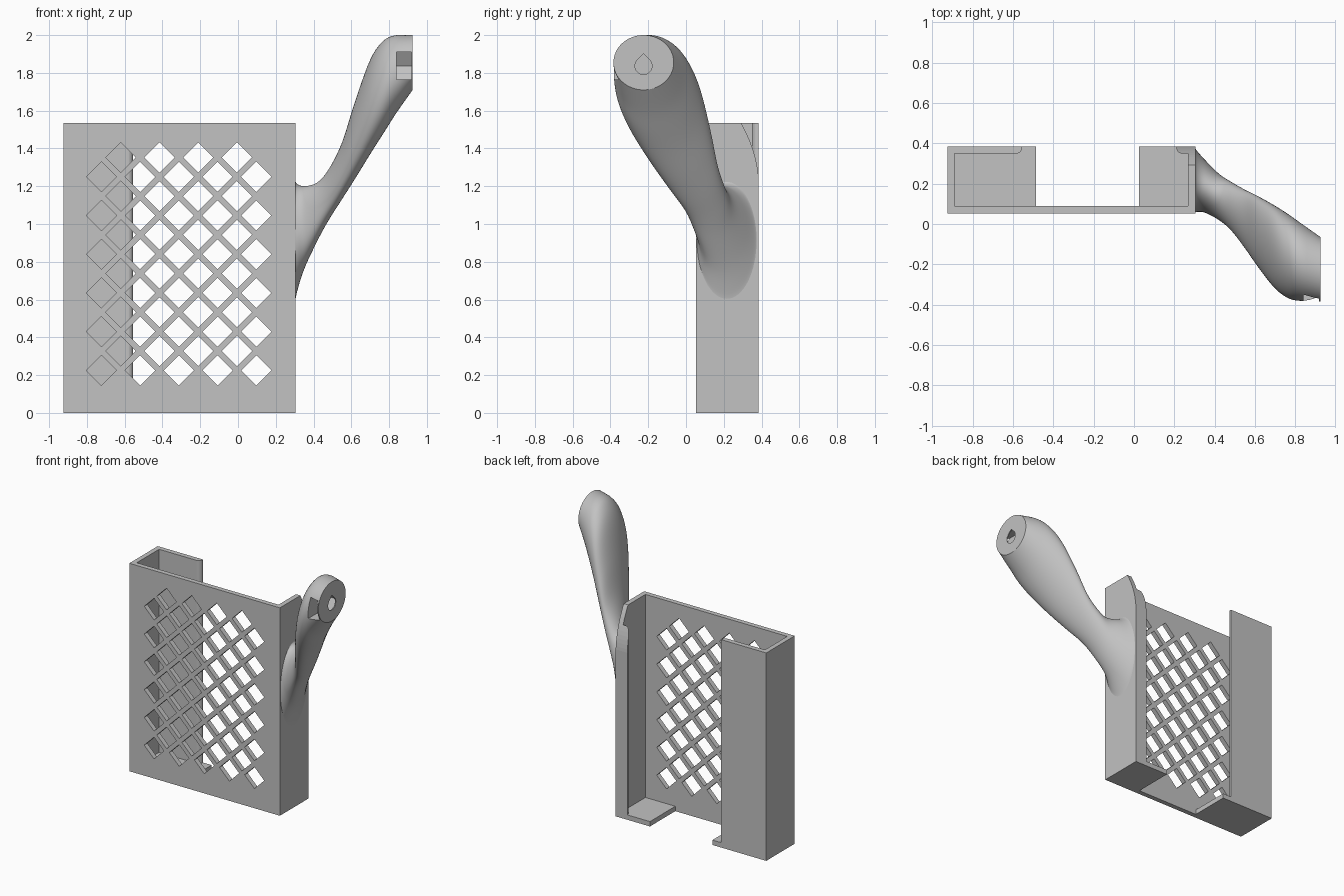
import bpy, bmesh, math
from mathutils import Vector

cube = bpy.data.objects.get("Cube")
if cube:
    bpy.data.objects.remove(cube, do_unlink=True)

grey = bpy.data.materials.new("plain_grey")
grey.use_nodes = True
grey.diffuse_color = (0.54, 0.54, 0.54, 1)
grey.node_tree.nodes["Principled BSDF"].inputs["Base Color"].default_value = (0.54, 0.54, 0.54, 1)


def finish(name, bm):
    bmesh.ops.recalc_face_normals(bm, faces=bm.faces)
    mesh = bpy.data.meshes.new(name)
    bm.to_mesh(mesh)
    bm.free()
    mesh.materials.append(grey)
    obj = bpy.data.objects.new(name, mesh)
    bpy.context.collection.objects.link(obj)
    return obj


def prism(name, profiles, axis, low, high):
    """Extrude flat outlines along one axis."""
    place = {"x": lambda a, b, h: (h, a, b),
             "y": lambda a, b, h: (a, h, b),
             "z": lambda a, b, h: (a, b, h)}[axis]
    step = Vector(place(0, 0, high - low))
    bm = bmesh.new()
    for outline in profiles:
        face = bm.faces.new([bm.verts.new(place(a, b, low)) for a, b in outline])
        made = bmesh.ops.extrude_face_region(bm, geom=[face])["geom"]
        moved = [v for v in made if isinstance(v, bmesh.types.BMVert)]
        bmesh.ops.translate(bm, verts=moved, vec=step)
    return finish(name, bm)


def combine(target, tool, operation):
    """Apply a boolean and discard the tool."""
    mod = target.modifiers.new("combine", "BOOLEAN")
    mod.operation, mod.object, mod.solver = operation, tool, "EXACT"
    tool.hide_render = True
    bpy.context.view_layer.objects.active = target
    bpy.ops.object.modifier_apply(modifier=mod.name)
    bpy.data.objects.remove(tool, do_unlink=True)


def arc(cx, cy, r, start, end, count):
    turns = [math.radians(start + (end - start) * i / count) for i in range(count + 1)]
    return [(cx + r * math.cos(t), cy + r * math.sin(t)) for t in turns]


def rect(a0, a1, b0, b1):
    return [(a0, b0), (a1, b0), (a1, b1), (a0, b1)]


# Holder shell: front plate, side walls and back lips in one plan outline
LEFT, RIGHT, FRONT, BACK, TOP, WALL = -0.925, 0.305, 0.053, 0.385, 1.535, 0.036
plan = [(LEFT, FRONT), (RIGHT, FRONT), (RIGHT, BACK), (0.21, BACK)]
plan += arc(0.24, BACK - 0.006, 0.03, 180, 270, 6)
plan += [(RIGHT - WALL, BACK - WALL), (RIGHT - WALL, FRONT + WALL),
         (LEFT + WALL, FRONT + WALL), (LEFT + WALL, BACK - WALL)]
plan += arc(-0.585, BACK - 0.006, 0.03, 270, 360, 6)
plan += [(-0.555, BACK), (LEFT, BACK)]
shell = prism("holder_shell", [plan], "z", 0, TOP)

# Floor ledges
floors = [rect(LEFT, -0.485, FRONT, BACK), rect(0.025, RIGHT, FRONT, BACK)]
combine(shell, prism("floor_ledges", floors, "z", 0, WALL), "UNION")

# Diamond lattice in the front plate
half, pitch = 0.08, 0.205
diamonds = []
for shift, columns in ((0, 5), (pitch / 2, 4)):
    for i in range(columns):
        for j in range(6):
            x, z = -0.723 + shift + i * pitch, 0.225 + shift + j * pitch
            diamonds.append([(x - half, z), (x, z - half), (x + half, z), (x, z + half)])
combine(shell, prism("lattice_cutter", diamonds, "y", 0, 0.12), "DIFFERENCE")

# Curved relief on the rear top of the handle-side wall
curve = [(BACK + 0.001 - 0.097 * (i / 12) ** 2, 1.2 + 0.34 * i / 12) for i in range(13)]
relief = curve + [(BACK + 0.1, 1.54), (BACK + 0.1, 1.2)]
combine(shell, prism("relief_cutter", [relief], "x", 0.15, 0.4), "DIFFERENCE")

# Handle: oval sections at x, with y and z limits, flared where it meets the wall
stations = [Vector(s) for s in (
    (0.302, 0.055, 0.383, 0.57, 1.24), (0.31, 0.059, 0.366, 0.63, 1.215),
    (0.35, 0.057, 0.32, 0.76, 1.2), (0.42, 0.02, 0.25, 0.91, 1.22),
    (0.48, -0.03, 0.21, 1.02, 1.29), (0.55, -0.12, 0.17, 1.13, 1.43),
    (0.62, -0.22, 0.135, 1.24, 1.65), (0.7, -0.32, 0.09, 1.37, 1.87),
    (0.77, -0.37, 0.045, 1.48, 1.97), (0.84, -0.382, -0.005, 1.59, 2),
    (0.925, -0.384, -0.065, 1.71, 2))]


def spline(p, q, r, s, t):
    return q + (r - p) * (t / 2) + (2 * p - 5 * q + 4 * r - s) * (t * t / 2) \
        + (3 * q - p - 3 * r + s) * (t ** 3 / 2)


rows = []
for k in range(len(stations) - 1):
    p, s = stations[max(k - 1, 0)], stations[min(k + 2, len(stations) - 1)]
    rows += [spline(p, stations[k], stations[k + 1], s, i / 5) for i in range(5)]
rows.append(stations[-1])
rows.sort(key=lambda row: row[0])

SIDES = 64
bm = bmesh.new()
rings = []
for x, y0, y1, z0, z1 in rows:
    z1 = min(z1, 2)
    ring = []
    for i in range(SIDES):
        t = math.tau * i / SIDES
        ring.append(bm.verts.new((x, (y0 + y1) / 2 + (y1 - y0) / 2 * math.cos(t),
                                  (z0 + z1) / 2 + (z1 - z0) / 2 * math.sin(t))))
    rings.append(ring)
for a, b in zip(rings, rings[1:]):
    for i in range(SIDES):
        j = (i + 1) % SIDES
        bm.faces.new((a[i], a[j], b[j], b[i]))
bm.faces.new(rings[0])
bm.faces.new(rings[-1])
handle = finish("handle", bm)

# Teardrop bore in the handle end
cy, cz = -0.225, 1.837
teardrop = arc(cy, cz, 0.045, 135, 405, 24) + [(cy, cz + 0.064)]
combine(handle, prism("bore_cutter", [teardrop], "x", 0.74, 1), "DIFFERENCE")

# Pointed slot entering the handle end from the front
slot = [(-0.5, 1.765), (-0.187, 1.765), (-0.145, cz), (-0.187, 1.91), (-0.5, 1.91)]
combine(handle, prism("slot_cutter", [slot], "x", 0.84, 0.918), "DIFFERENCE")

bpy.ops.object.select_all(action="DESELECT")
handle.select_set(True)
bpy.context.view_layer.objects.active = handle
bpy.ops.object.shade_smooth_by_angle(angle=math.radians(24))
